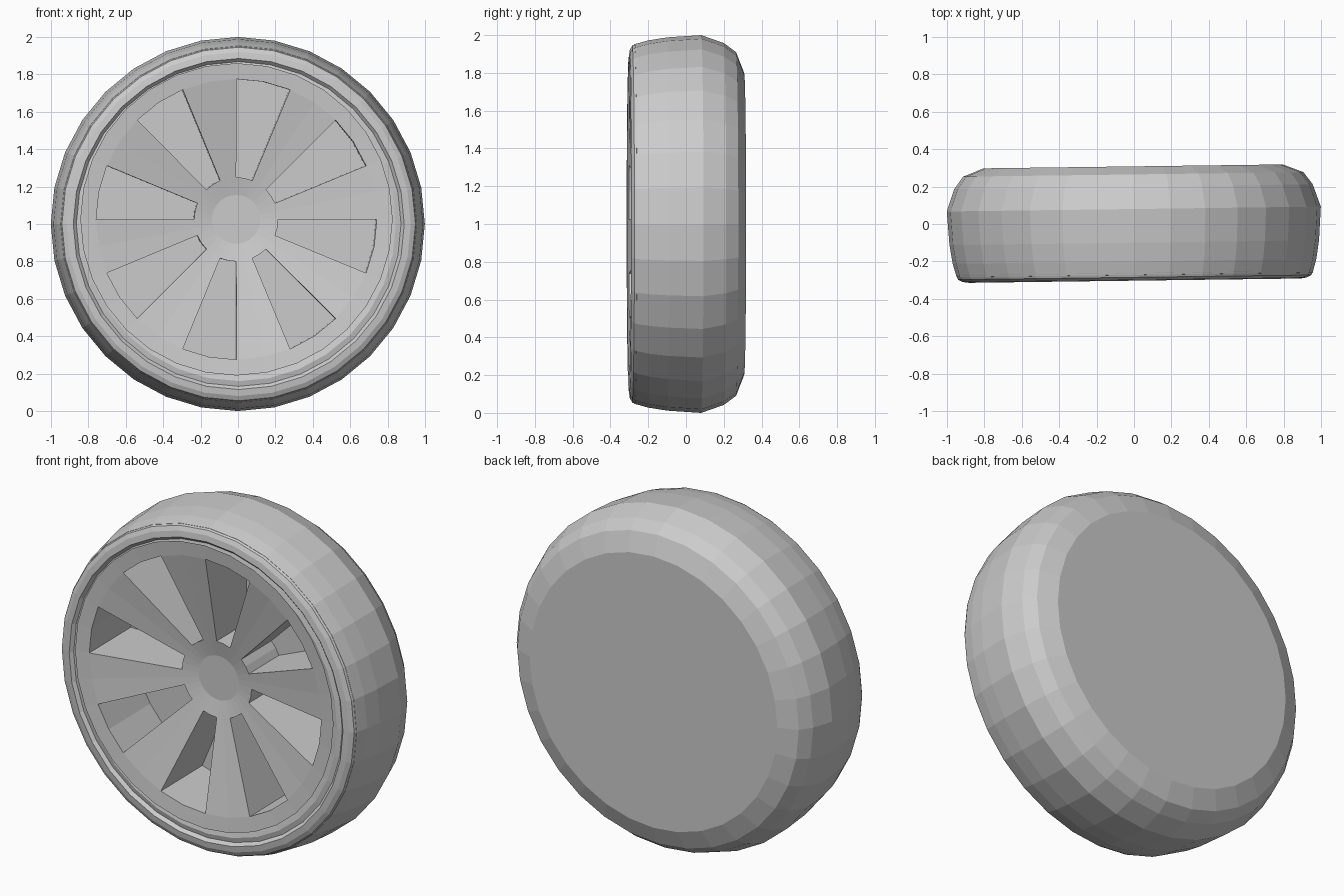
import bpy, bmesh, math
from mathutils import Matrix

cube = bpy.data.objects.get("Cube")
if cube:
    bpy.data.objects.remove(cube)

SEGMENTS = 32
YAW = math.radians(0.75)

grey = bpy.data.materials.new("plain grey")
grey.use_nodes = True
grey.diffuse_color = (0.6, 0.6, 0.6, 1)
grey.node_tree.nodes["Principled BSDF"].inputs["Base Color"].default_value = (0.6, 0.6, 0.6, 1)


def lathe(bm, profile):
    """Spin (radius, y) points around the y axis; returns rows of faces."""
    rings = []
    for r, y in profile:
        angles = [math.tau * i / SEGMENTS for i in range(SEGMENTS)]
        rings.append([bm.verts.new((r * math.cos(a), y, r * math.sin(a))) for a in angles])
    rows = []
    for a, b in zip(rings, rings[1:]):
        rows.append([bm.faces.new((a[i], a[i - 1], b[i - 1], b[i])) for i in range(SEGMENTS)])
    return rings, rows


def finish(bm, name, x=0, z=1):
    bmesh.ops.recalc_face_normals(bm, faces=bm.faces)
    mesh = bpy.data.meshes.new(name)
    bm.to_mesh(mesh)
    bm.free()
    mesh.materials.append(grey)
    obj = bpy.data.objects.new(name, mesh)
    bpy.context.collection.objects.link(obj)
    obj.matrix_world = Matrix.Translation((x, 0, z)) @ Matrix.Rotation(YAW, 4, "Z")


# Tyre: rounded tread and shoulder with a closed flat back
bm = bmesh.new()
rings, rows = lathe(bm, [(0.80, 0.308), (0.91, 0.265), (0.958, 0.20), (1.0, 0.08),
                         (0.988, -0.10), (0.972, -0.20), (0.952, -0.272), (0.93, -0.275)])
bm.faces.new(rings[0])
finish(bm, "tyre")

# Rim lip: stepped ring around the front
bm = bmesh.new()
lathe(bm, [(0.955, -0.262), (0.945, -0.285), (0.92, -0.298), (0.885, -0.303),
           (0.868, -0.285), (0.84, -0.292), (0.79, -0.28)])
finish(bm, "rim_lip")

# Spoke disc: shallow dish, every other pair of sectors sunk into a deep slot
bm = bmesh.new()
rings, rows = lathe(bm, [(0.835, -0.302), (0.75, -0.293), (0.225, -0.185), (0.13, -0.165)])
bm.faces.new(rings[-1])
slots = [[rows[1][i - 1], rows[1][i]] for i in range(0, SEGMENTS, 4)]
for slot in slots:
    extruded = bmesh.ops.extrude_face_region(bm, geom=slot)["geom"]
    for v in extruded:
        if isinstance(v, bmesh.types.BMVert):
            v.co.y = 0.1
    leftover = [f for f in slot if f.is_valid]
    if leftover:
        bmesh.ops.delete(bm, geom=leftover, context="FACES")
finish(bm, "spoke_disc", x=-0.012, z=1.025)
